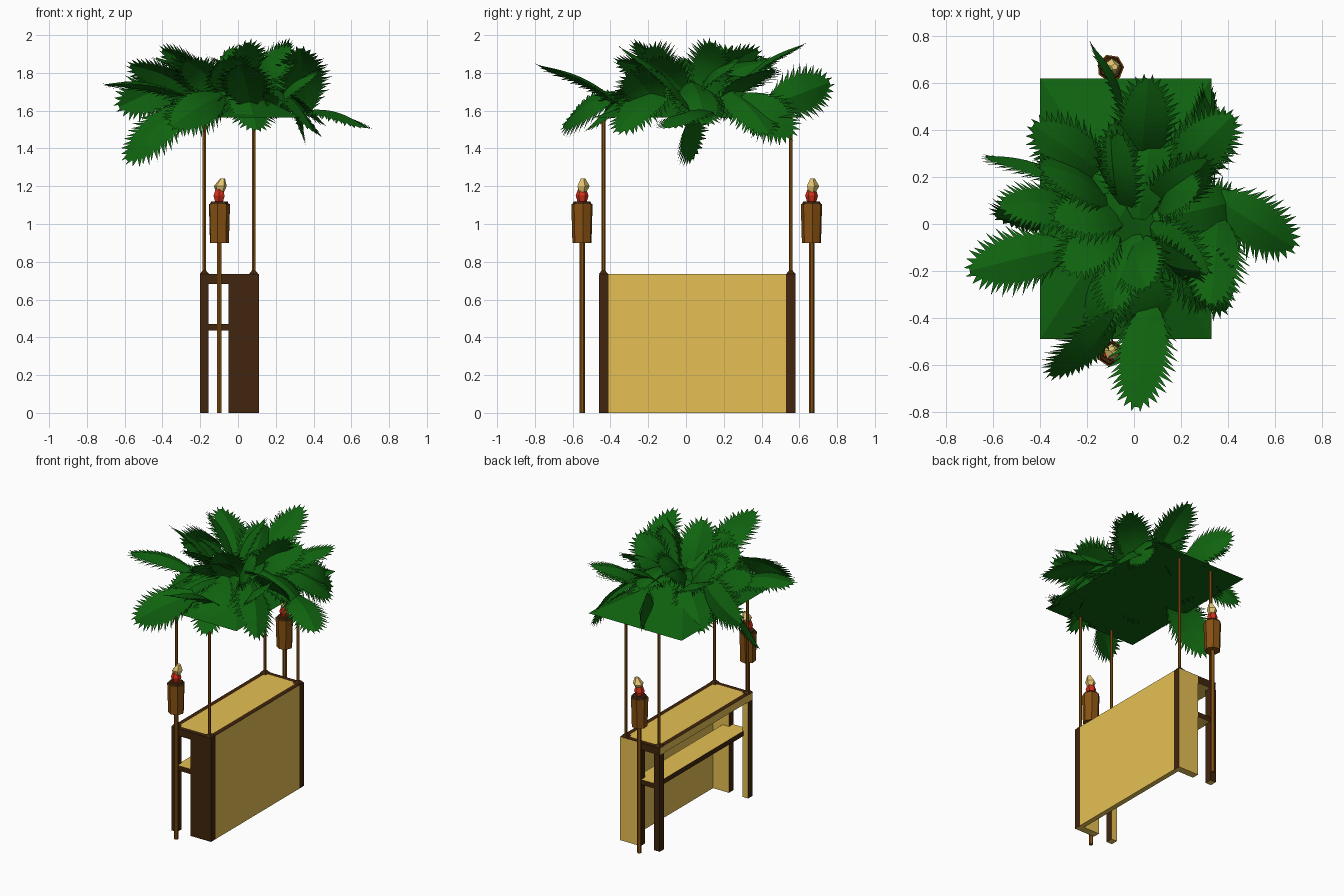
import bpy, bmesh, math
from mathutils import Vector, Matrix

cube = bpy.data.objects.get("Cube")
if cube:
    bpy.data.objects.remove(cube, do_unlink=True)


def material(name, r, g, b):
    """Fully matte flat colour."""
    m = bpy.data.materials.new(name)
    m.use_nodes = True
    m.diffuse_color = (r, g, b, 1)
    m.roughness = 1
    m.specular_intensity = 0
    bsdf = m.node_tree.nodes["Principled BSDF"]
    bsdf.inputs["Base Color"].default_value = (r, g, b, 1)
    bsdf.inputs["Roughness"].default_value = 1
    bsdf.inputs["Specular IOR Level"].default_value = 0
    return m


TAN = material("tan bamboo", 0.79, 0.53, 0.088)
DARK = material("dark brown wood", 0.052, 0.018, 0.004)
WOOD = material("torch wood", 0.24, 0.082, 0.006)
GREEN = material("palm green", 0.005, 0.125, 0.005)
RED = material("ember red", 0.65, 0.03, 0.01)
FLAME = material("flame yellow", 0.8, 0.58, 0.17)


def finish(name, bm, *mats):
    mesh = bpy.data.meshes.new(name)
    bm.to_mesh(mesh)
    bm.free()
    for m in mats:
        mesh.materials.append(m)
    ob = bpy.data.objects.new(name, mesh)
    bpy.context.collection.objects.link(ob)
    return ob


AXES = {"+x": (1, 0, 0), "-x": (-1, 0, 0), "+y": (0, 1, 0),
        "-y": (0, -1, 0), "+z": (0, 0, 1), "-z": (0, 0, -1)}


def box(name, x, y, z, tan_sides="", border=0):
    """Dark box whose listed sides are tan; border insets the top face."""
    bm = bmesh.new()
    bmesh.ops.create_cube(bm, size=1)
    for v in bm.verts:
        v.co = [r[0] if c < 0 else r[1] for c, r in zip(v.co, (x, y, z))]
    bm.normal_update()
    for side in tan_sides.split():
        for f in bm.faces:
            if f.normal.dot(Vector(AXES[side])) > 0.9:
                f.material_index = 1
    if border:
        top = max(bm.faces, key=lambda f: f.calc_center_median().z)
        bmesh.ops.inset_region(bm, faces=[top], thickness=border)
        top.material_index = 1
    return finish(name, bm, DARK, TAN)


def cone(name, x, y, z0, z1, r0, r1, sides, mat, turn=0, lean=(0, 0)):
    bm = bmesh.new()
    bmesh.ops.create_cone(bm, cap_ends=True, segments=sides, radius1=r0,
                          radius2=r1, depth=z1 - z0,
                          matrix=Matrix.Rotation(turn, 4, 'Z'))
    for v in bm.verts:
        if v.co.z > 0:
            v.co += Vector((*lean, 0))
        v.co += Vector((x, y, (z0 + z1) / 2))
    return finish(name, bm, mat)


# Bar: customer-side panel, ends, legs, shelf and counter top
FRONT_Y, BACK_Y, POST = -0.46, 0.58, 0.05
LEFT_X, RIGHT_X, TOP = -0.2, 0.11, 0.735
ends = {"front": (FRONT_Y, FRONT_Y + POST), "back": (BACK_Y - POST, BACK_Y)}
box("bar_panel", (0.075, RIGHT_X), (ends["front"][1], ends["back"][0]),
    (0, TOP - 0.001), "+x -x -z")
for label, span in ends.items():
    box(label + "_end_panel", (-0.05, RIGHT_X), span, (0, TOP - 0.002), "+y -z")
    box(label + "_leg", (LEFT_X, LEFT_X + 0.045), span, (0, TOP - 0.05),
        "+y -z" if label == "front" else "-z")
box("shelf", (-0.165, 0), (FRONT_Y + 0.005, BACK_Y - 0.005), (0.435, 0.47), "+z -z")
box("counter_top", (LEFT_X, RIGHT_X - 0.001), (FRONT_Y + 0.001, BACK_Y - 0.001),
    (TOP - 0.052, TOP), "-x -z", border=0.045)

# Canopy poles with small pyramid feet
for px in (-0.178, 0.083):
    for py in (-0.437, 0.555):
        cone("canopy_pole", px, py, TOP, 1.57, 0.01, 0.01, 6, WOOD)
        cone("pole_foot", px, py, TOP, TOP + 0.018, 0.035, 0.014, 4, DARK, math.pi / 4)

# Standing torches
for ty in (-0.55, 0.665):
    tx = -0.1
    cone("torch_pole", tx, ty, 0, 0.92, 0.014, 0.014, 6, WOOD)
    cone("torch_head", tx, ty, 0.9, 1.105, 0.052, 0.058, 7, WOOD, 0.3)
    cone("torch_rim", tx, ty, 1.1, 1.118, 0.054, 0.046, 7, DARK, 0.3)
    cone("torch_embers", tx, ty, 1.11, 1.15, 0.022, 0.034, 6, RED)
    cone("torch_embers_top", tx, ty, 1.15, 1.2, 0.034, 0.016, 6, RED)
    cone("flame_lower", tx + 0.006, ty, 1.15, 1.2, 0.012, 0.036, 5, FLAME, 0, (0, 0.004))
    cone("flame_upper", tx + 0.006, ty + 0.004, 1.2, 1.24, 0.036, 0.014, 5, FLAME, 0, (0.012, 0))

# Low pyramid roof
roof = cone("canopy_roof", 0, 0, 1.565, 1.75, math.sqrt(0.5), 0, 4, GREEN, math.pi / 4)
for v in roof.data.vertices:
    v.co.x = v.co.x * 0.73 - 0.035
    v.co.y = v.co.y * 1.11 + 0.065


def frond(base, tip, roll=0, width=0.14, steps=20):
    """Arched palm leaf: folded solid blade with pointed leaflets along both edges."""
    base, tip = Vector(base), Vector(tip)
    along = (tip - base).normalized()
    side = along.cross(Vector((0, 0, 1))).normalized()
    side = Matrix.Rotation(math.radians(roll), 3, along) @ side
    normal = side.cross(along)
    length = (tip - base).length
    bm = bmesh.new()

    def spine(t):
        return base + along * length * t + normal * 0.04 * math.sin(math.pi * t)

    def half(t):
        return width * (0.12 + 0.88 * math.sin(math.pi * min(1, t + 0.03) ** 1.1) ** 0.6)

    mids = [bm.verts.new(spine(i / steps)) for i in range(steps + 1)]
    for s in (-1, 1):
        def edge(t, reach, ahead=0):
            w = half(t) * reach
            return bm.verts.new(spine(t) + side * s * w - normal * w * 0.25 + along * ahead)
        rim = [edge(i / steps, 0.66) for i in range(steps + 1)]
        for i in range(steps):
            bm.faces.new((mids[i], mids[i + 1], rim[i + 1], rim[i])[::s])
            point = edge((i + 0.5) / steps, 1.12 if i % 2 else 0.98, 0.035)
            bm.faces.new((rim[i], rim[i + 1], point)[::s])
    return finish("palm_frond", bm, GREEN)


# Fronds reaching past the roof edge: base, tip, roll
outer = [
    ((-.28, -.1, 1.68), (-.7, -.2, 1.74), 5),
    ((-.25, .16, 1.78), (-.63, .29, 1.62), 75),
    ((-.25, .06, 1.64), (-.59, .03, 1.34), -50),
    ((.33, .12, 1.6), (.68, -.1, 1.51), 0),
    ((.07, -.34, 1.63), (.01, -.78, 1.84), 10),
    ((-.08, -.38, 1.68), (-.35, -.65, 1.52), -50),
    ((.36, .03, 1.6), (.33, -.34, 1.93), 0),
    ((.03, .25, 1.7), (.06, .62, 1.95), 0),
    ((-.04, .44, 1.63), (-.18, .76, 1.75), 85),
    ((-.2, .05, 1.66), (-.57, .08, 1.84), 40),
    ((.15, .2, 1.66), (.42, .46, 1.82), 0),
    ((-.12, .2, 1.68), (-.43, .42, 1.88), 10),
]
# Fronds clustered over the middle and drooping at the sides
inner = [
    ((0, -.05, 1.66), (.05, -.27, 1.96), 20),
    ((.1, .1, 1.66), (.27, .14, 1.96), -40),
    ((-.08, -.02, 1.68), (-.28, -.2, 1.86), 30),
    ((-.1, .1, 1.68), (-.4, .25, 1.92), 50),
    ((.15, -.1, 1.74), (.4, -.36, 1.49), -20),
    ((.15, .2, 1.72), (.42, .44, 1.48), 20),
    ((.14, .03, 1.75), (.45, .1, 1.53), 0),
    ((0, -.15, 1.74), (.1, -.52, 1.5), 0),
    ((-.1, .15, 1.74), (-.4, .4, 1.55), 0),
    ((-.05, .05, 1.7), (-.06, .38, 1.92), -45),
    ((.08, -.1, 1.7), (.28, -.2, 1.93), 60),
    ((-.05, -.1, 1.7), (-.17, -.45, 1.62), 25),
    ((.02, .02, 1.76), (.08, .42, 1.74), 0),
    ((.25, .3, 1.68), (.34, .56, 1.47), 60),
    ((.2, -.15, 1.62), (.42, -.3, 1.8), 30),
]
for base, tip, roll in outer + inner:
    frond(base, tip, roll)

# Filler ring, alternately raised and drooping
for i in range(10):
    a = math.tau * i / 10
    out = Vector((math.cos(a), math.sin(a) * 1.15, 0))
    height = 1.86 if i % 2 else 1.58
    frond(Vector((0.02, 0.03, 1.7)) + out * 0.06,
          Vector((0.02, 0.03, height)) + out * 0.36, 35 if i % 2 else -25)
